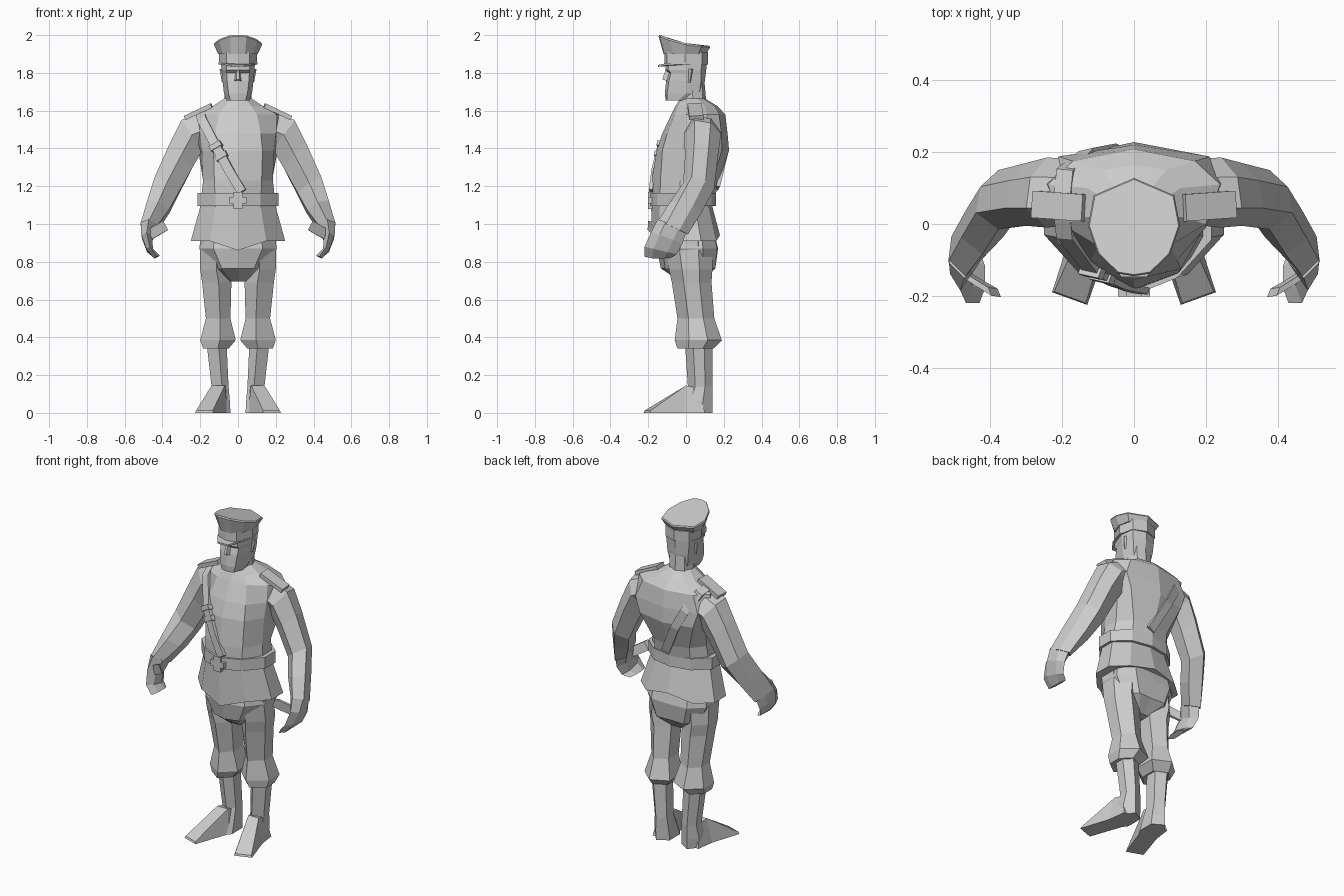
import bpy, bmesh
from mathutils import Vector

grey = bpy.data.materials.new("plain grey")
grey.diffuse_color = (0.6, 0.6, 0.6, 1)


def loft(name, rings, sx=1):
    """Skin a list of equal-length rings of 3D points and close both ends."""
    bm = bmesh.new()
    vs = [[bm.verts.new((p[0] * sx, p[1], p[2])) for p in r] for r in rings]
    n = len(vs[0])
    for a, b in zip(vs, vs[1:]):
        for i in range(n):
            j = (i + 1) % n
            bm.faces.new((a[i], a[j], b[j], b[i]))
    bm.faces.new(vs[0])
    bm.faces.new(vs[-1])
    bmesh.ops.recalc_face_normals(bm, faces=bm.faces)
    me = bpy.data.meshes.new(name)
    bm.to_mesh(me)
    bm.free()
    me.materials.append(grey)
    ob = bpy.data.objects.new(name, me)
    bpy.context.collection.objects.link(ob)
    return ob


def sym(z, *half, front=0, back=0):
    """Symmetric ring from front-centre to back-centre half profile."""
    k = len(half) - 1
    pts = [(x, y, z + (front if i == 0 else back if i == k else 0)) for i, (x, y) in enumerate(half)]
    return pts + [(-x, y, q) for x, y, q in reversed(pts[1:-1])]


def bar(name, path, normals, width, thick, sx=1):
    """Flat strap following a path, lying across the given normals."""
    rings = []
    for i, p in enumerate(path):
        p, n = Vector(p), Vector(normals[i]).normalized()
        t = Vector(path[min(i + 1, len(path) - 1)]) - Vector(path[max(i - 1, 0)])
        s = t.cross(n).normalized() * width / 2
        d = n * thick / 2
        rings.append([p + s + d, p - s + d, p - s - d, p + s - d])
    return loft(name, rings, sx)


# Jacket body
loft("jacket", [
    sym(1.665, (0, -.03), (.04, -.02), (.07, .02), (.07, .06), (.04, .09), (0, .10)),
    sym(1.625, (0, -.055), (.07, -.04), (.13, .02), (.13, .10), (.09, .15), (0, .165)),
    sym(1.58, (0, -.078), (.10, -.06), (.20, .00), (.24, .11), (.17, .175), (0, .208)),
    sym(1.48, (0, -.125), (.12, -.10), (.20, -.01), (.25, .12), (.21, .188), (0, .22)),
    sym(1.39, (0, -.155), (.13, -.125), (.19, -.02), (.21, .11), (.18, .19), (0, .228)),
    sym(1.23, (0, -.182), (.125, -.135), (.185, -.03), (.18, .06), (.12, .14), (0, .175)),
    sym(1.09, (0, -.185), (.12, -.14), (.20, -.04), (.20, .05), (.12, .12), (0, .14)),
    sym(.91, (0, -.175), (.15, -.14), (.25, -.03), (.25, .08), (.16, .16), (0, .18), front=-.05, back=.03)])

# Belt and cross-shaped buckle
belt = ((0, -.198), (.12, -.15), (.215, -.045), (.215, .055), (.125, .135), (0, .158))
loft("belt", [sym(1.165, *belt), sym(1.095, *belt)])
for w, h in ((.09, .035), (.045, .09)):
    loft("buckle", [[(x, y, 1.125 + z) for x, z in ((-w/2, -h/2), (w/2, -h/2), (w/2, h/2), (-w/2, h/2))]
                    for y in (-.202, -.175)])

# Trouser seat
loft("trouser_seat", [
    sym(.98, (0, -.13), (.12, -.11), (.19, -.03), (.19, .08), (.11, .14), (0, .14)),
    sym(.87, (0, -.155), (.13, -.125), (.205, -.03), (.20, .09), (.12, .165), (0, .17)),
    sym(.765, (0, -.133), (.085, -.11), (.15, -.02), (.15, .09), (.09, .155), (0, .15)),
    sym(.695, (0, -.03), (.03, -.03), (.05, 0), (.05, .05), (.03, .08), (0, .08))])


# Legs: each section is z, inner x, outer x, front y, back y
def leg_ring(z, xi, xo, yf, yb):
    m, h = (xi + xo) / 2, (yb - yf) / 2
    return [(m - .01, yf, z), (xo, yf + h * .6, z), (xo, yb - h * .6, z),
            (m + .01, yb, z), (xi, yb - h * .4, z), (xi, yf + h * .6, z)]


def arm_ring(out, inn, yf, yb, tilt=0):
    """Six-sided sleeve section; out and inn are (x, z), tilt drops the back."""
    def p(f, y):
        t = (y - yf) / (yb - yf)
        return (out[0] + (inn[0] - out[0]) * f, y, out[1] + (inn[1] - out[1]) * f - tilt * t)
    d = (yb - yf) * .28
    return [p(.5, yf), p(0, yf + d), p(.1, yb - d), p(.5, yb), p(1, yb - d), p(1, yf + d)]


for side, sx in (("left", 1), ("right", -1)):
    loft(side + "_trouser_leg", [leg_ring(*r) for r in (
        (.92, .03, .20, -.12, .14), (.76, .05, .20, -.09, .14), (.69, .035, .19, -.075, .135),
        (.50, .04, .17, -.045, .15), (.385, .012, .20, -.06, .19), (.34, .05, .185, -.045, .145))], sx)
    loft(side + "_boot", [
        leg_ring(.36, .06, .165, -.005, .14), leg_ring(.14, .05, .14, .01, .14),
        leg_ring(.06, .043, .15, -.03, .14), leg_ring(0, .04, .15, -.06, .14)], sx)
    # Splayed foot wedge
    loft(side + "_foot", [
        [(.045, .10, 0), (.155, .10, 0), (.135, .07, .13), (.06, .07, .13)],
        [(.055, -.01, 0), (.17, -.01, 0), (.14, .0, .145), (.07, .0, .145)],
        [(.13, -.225, 0), (.228, -.19, 0), (.222, -.188, .012), (.134, -.22, .012)]], sx)
    loft(side + "_sleeve", [
        arm_ring((.16, 1.61), (.13, 1.42), .00, .18), arm_ring((.30, 1.55), (.185, 1.395), -.01, .185),
        arm_ring((.36, 1.43), (.24, 1.30), -.005, .17), arm_ring((.44, 1.26), (.315, 1.175), -.015, .15, .03),
        arm_ring((.48, 1.14), (.365, 1.09), -.085, .085, .05), arm_ring((.517, 1.02), (.43, 1.01), -.15, .01, .07)], sx)
    # Curved hand and thumb
    loft(side + "_hand", [
        arm_ring((.515, 1.03), (.43, 1.02), -.15, .0, .07), arm_ring((.512, .96), (.455, .95), -.185, -.02, .06),
        arm_ring((.485, .88), (.45, .88), -.22, -.05, .04), arm_ring((.445, .82), (.415, .835), -.22, -.075, .005)], sx)
    bar(side + "_thumb", [(.485, -.13, .935), (.43, -.165, .965), (.388, -.19, .99)],
        [(-.4, -1, .3)] * 3, .055, .026, sx)
    # Shoulder board
    bar(side + "_shoulder_board", [(.14, .045, 1.628), (.28, .055, 1.562)], [(.45, 0, 1)] * 2, .075, .024, sx)
    loft(side + "_ear", [
        [(.075, .0, 1.82), (.098, .03, 1.82), (.075, .04, 1.82)],
        [(.075, .005, 1.75), (.085, .02, 1.75), (.075, .025, 1.75)]], sx)

# Cross strap over the right shoulder, with its sliding buckle
strap_path = [(.02, -.185, 1.17), (-.045, -.168, 1.28), (-.11, -.137, 1.40), (-.19, -.035, 1.55),
              (-.20, .05, 1.60), (-.19, .145, 1.585), (-.13, .198, 1.48), (-.07, .208, 1.37), (.02, .165, 1.19)]
strap_normals = [(-.2, -1, .2), (-.35, -1, .2), (-.4, -1, .3), (-.5, -.8, .8), (-.4, 0, 1),
                 (-.3, .7, .8), (-.3, 1, .1), (-.2, 1, -.2), (-.1, 1, -.3)]
bar("cross_strap", strap_path, strap_normals, .05, .02)
for t in (.65, 1.1):
    p, q = Vector(strap_path[1]), Vector(strap_path[2])
    c = p.lerp(q, t)
    d = (q - p).normalized() * .014
    bar("strap_buckle", [c - d, c + d], [(-.4, -1, .3)] * 2, .066, .03)

# Neck and head
loft("neck", [
    sym(1.62, (0, -.04), (.055, -.02), (.075, .04), (.05, .09), (0, .11)),
    sym(1.75, (0, -.03), (.05, -.02), (.068, .03), (.05, .085), (0, .098))])
loft("head", [
    sym(1.655, (0, -.108), (.04, -.10), (.06, -.04), (.055, -.01), (0, .0)),
    sym(1.69, (0, -.112), (.05, -.10), (.074, .0), (.06, .07), (0, .09)),
    sym(1.76, (0, -.105), (.058, -.09), (.082, .0), (.07, .08), (0, .10)),
    sym(1.80, (0, -.092), (.06, -.08), (.086, .0), (.074, .08), (0, .105)),
    sym(1.815, (0, -.11), (.062, -.095), (.088, .0), (.076, .08), (0, .107)),
    sym(1.87, (0, -.105), (.062, -.09), (.09, .0), (.078, .085), (0, .11))])
loft("nose", [
    [(-.01, -.085, 1.815), (.01, -.085, 1.815), (.006, -.108, 1.815), (-.006, -.108, 1.815)],
    [(-.022, -.09, 1.755), (.022, -.09, 1.755), (.008, -.126, 1.765), (-.008, -.126, 1.765)]])

# Peaked cap: band, flared crown sloping to the back, peak
band = ((0, -.115), (.06, -.10), (.10, -.005), (.08, .085), (0, .117))
loft("cap_band", [sym(1.845, *band), sym(1.91, *band)])


def crown_ring(k, z, slope):
    half = ((0, -.145), (.045, -.138), (.10, -.085), (.128, -.005), (.112, .08), (0, .128))
    ring = sym(0, *half)
    return [(x * k, y * k, z + slope * (.14 - y) ** 2) for x, y, _ in ring]


loft("cap_crown", [crown_ring(.82, 1.90, 0), crown_ring(1, 1.935, .72), crown_ring(.97, 1.943, .72)])
loft("cap_peak", [
    [(x, y, z + t) for x, y, z in ((-.102, .0, 1.845), (-.07, -.10, 1.842), (-.035, -.148, 1.832),
                                   (.035, -.148, 1.832), (.07, -.10, 1.842), (.102, .0, 1.845))]
    for t in (0, .01)])
